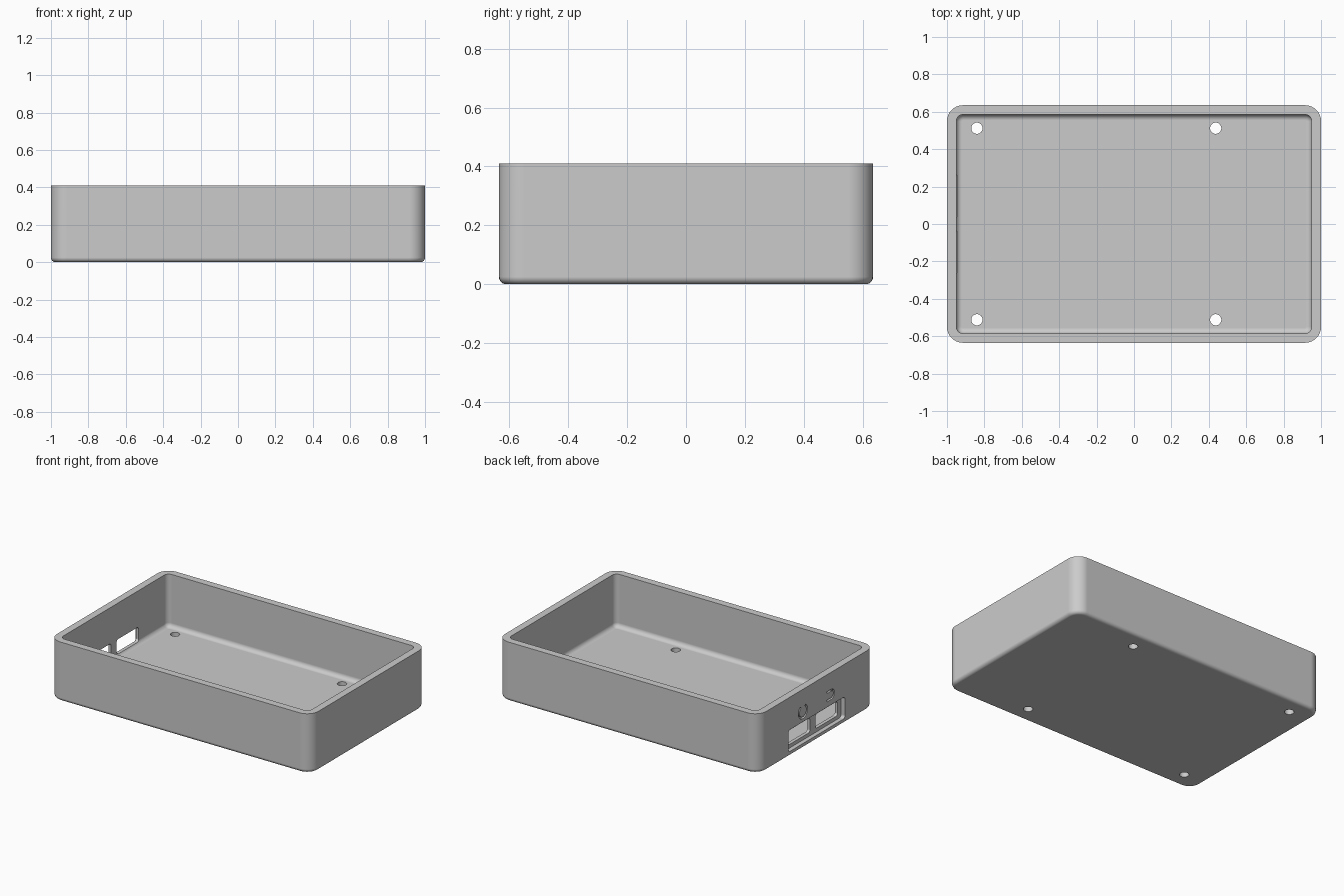
import bpy, bmesh
from math import sin, cos, pi, radians

cube = bpy.data.objects.get("Cube")
if cube:
    bpy.data.objects.remove(cube, do_unlink=True)

LENGTH, WIDTH, HEIGHT = 2.0, 1.27, 0.41
WALL, FLOOR, CORNER = 0.05, 0.045, 0.085
OUT_FILLET, IN_FILLET = 0.025, 0.03

grey = bpy.data.materials.new("light grey plastic")
grey.use_nodes = True
colour = (0.6, 0.6, 0.6, 1)
grey.diffuse_color = colour
grey.node_tree.nodes["Principled BSDF"].inputs["Base Color"].default_value = colour


def finish(name, bm):
    bmesh.ops.recalc_face_normals(bm, faces=bm.faces)
    mesh = bpy.data.meshes.new(name)
    bm.to_mesh(mesh)
    bm.free()
    mesh.materials.append(grey)
    obj = bpy.data.objects.new(name, mesh)
    bpy.context.collection.objects.link(obj)
    return obj


def arc(cx, cy, r, start, end, steps):
    angles = [radians(start + (end - start) * i / steps) for i in range(steps + 1)]
    return [(cx + r * cos(a), cy + r * sin(a)) for a in angles]


def rounded_rect(cx, cy, w, h, r, steps=8):
    points = []
    for i, (sx, sy) in enumerate([(1, 1), (-1, 1), (-1, -1), (1, -1)]):
        points += arc(cx + sx * (w / 2 - r), cy + sy * (h / 2 - r), r,
                      90 * i, 90 * i + 90, steps)
    return points


def loft(name, rings):
    """Skin matching closed rings of 3D points and cap both ends."""
    bm = bmesh.new()
    loops = [[bm.verts.new(p) for p in ring] for ring in rings]
    for a, b in zip(loops, loops[1:]):
        for i in range(len(a)):
            j = (i + 1) % len(a)
            bm.faces.new((a[i], a[j], b[j], b[i]))
    bm.faces.new(loops[0])
    bm.faces.new(loops[-1])
    return finish(name, bm)


def cut(target, name, outline, start, end, axis):
    """Cut a prism, drawn in the plane across the axis, out of the target."""
    def place(p, d):
        return (d, p[0], p[1]) if axis == "x" else (p[0], p[1], d)
    cutter = loft(name, [[place(p, d) for p in outline] for d in (start, end)])
    cutter.hide_render = True
    mod = target.modifiers.new(name, "BOOLEAN")
    mod.operation, mod.solver, mod.object = "DIFFERENCE", "EXACT", cutter
    bpy.context.view_layer.objects.active = target
    bpy.ops.object.modifier_apply(modifier=name)
    bpy.data.objects.remove(cutter, do_unlink=True)


# Tray: one profile runs up the outside, over the rim and down to the floor
quarter = [pi / 2 * i / 6 for i in range(7)]
profile = [(OUT_FILLET * (1 - sin(a)), OUT_FILLET * (1 - cos(a))) for a in quarter]
profile += [(0, HEIGHT), (WALL, HEIGHT)]
profile += [(WALL + IN_FILLET * (1 - cos(a)), FLOOR + IN_FILLET * (1 - sin(a)))
            for a in quarter]
rings = []
for inset, z in profile:
    outline = rounded_rect(0, 0, LENGTH - 2 * inset, WIDTH - 2 * inset,
                           max(CORNER - inset, 0.008))
    rings.append([(x, y, z) for x, y in outline])
tray = loft("enclosure_tray", rings)

# Screw holes through the floor
for x in (-0.84, 0.437):
    for y in (-0.512, 0.512):
        cut(tray, "screw_hole", arc(x, y, 0.03, 0, 348.75, 31), -0.1, 0.2, "z")

# Port recess and two windows through the end wall
cut(tray, "port_recess", rounded_rect(0, 0.11, 0.62, 0.15, 0.02), -1.1, -0.97, "x")
for side in (-1, 1):
    cut(tray, "port_window", rounded_rect(side * 0.15, 0.11, 0.24, 0.1, 0.018),
        -1.1, -0.9, "x")

# Shallow grooves above the ports: an open ring and a hook
groove = -0.985
ring = arc(0.15, 0.257, 0.05, 125, 415, 28) + arc(0.15, 0.257, 0.038, 415, 125, 28)
cut(tray, "ring_groove", ring, -1.1, groove, "x")
hook = arc(-0.16, 0.257, 0.035, 90, 270, 16) + [(-0.11, 0.222), (-0.11, 0.234)]
hook += arc(-0.16, 0.257, 0.023, 270, 90, 16) + [(-0.11, 0.28), (-0.11, 0.292)]
cut(tray, "hook_groove", hook, -1.1, groove, "x")

# Smooth fillets, crisp rims and flat walls
bpy.ops.object.select_all(action="DESELECT")
tray.select_set(True)
bpy.context.view_layer.objects.active = tray
bpy.ops.object.shade_smooth_by_angle(angle=radians(30))
normals = tray.modifiers.new("flat_walls", "WEIGHTED_NORMAL")
normals.keep_sharp = True
